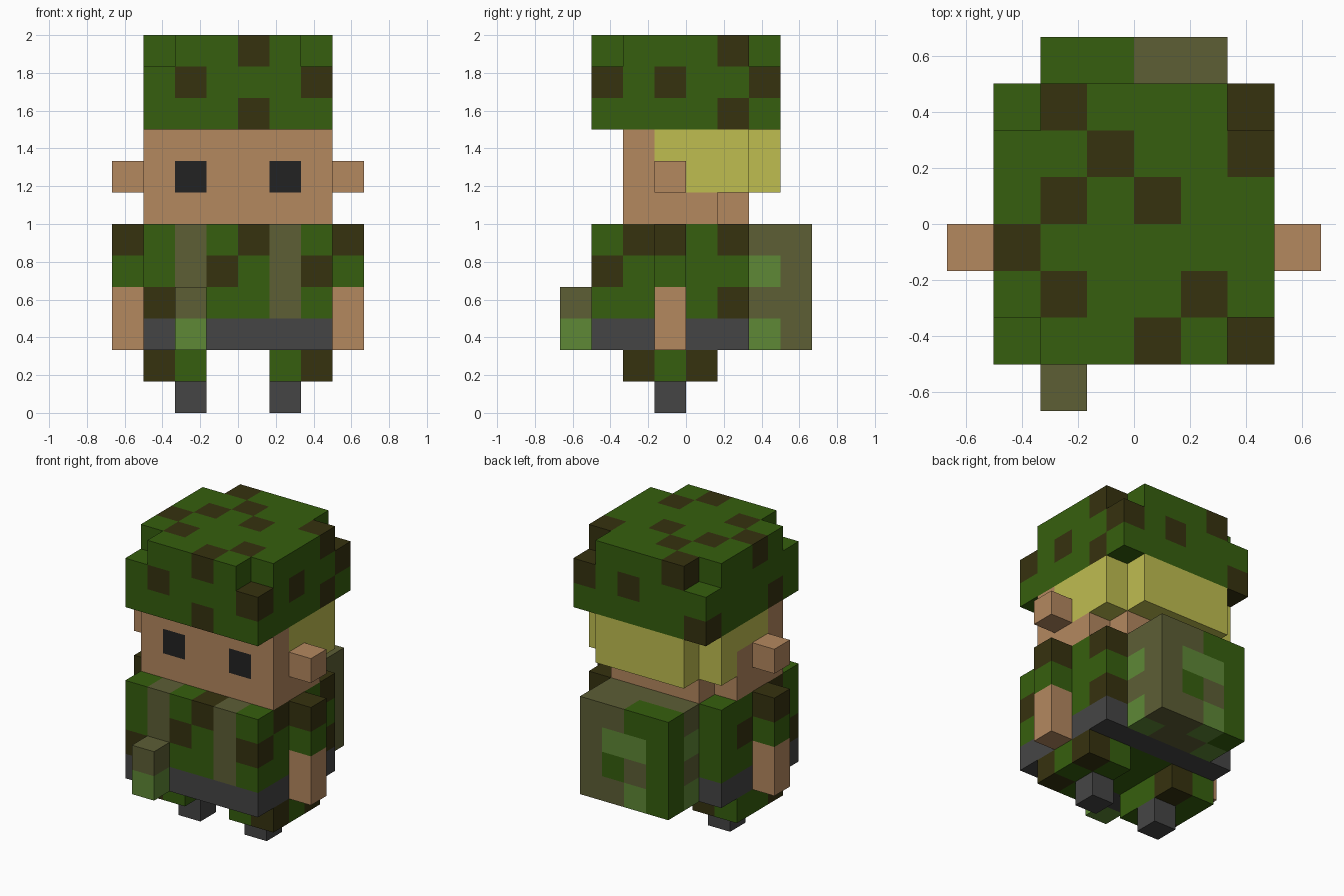
import bpy, bmesh, math
from mathutils import Vector

cube = bpy.data.objects.get("Cube")
if cube:
    bpy.data.objects.remove(cube)

U = 1 / 6  # edge length of one block


def linear(c):
    c /= 255
    return c / 12.92 if c <= 0.04045 else ((c + 0.055) / 1.055) ** 2.4


def material(name, rgb):
    m = bpy.data.materials.new(name)
    col = [linear(c) for c in rgb] + [1]
    m.diffuse_color = col
    m.use_nodes = True
    bsdf = m.node_tree.nodes["Principled BSDF"]
    bsdf.inputs["Base Color"].default_value = col
    bsdf.inputs["Roughness"].default_value = 0.9
    return m


GREEN = material("camo green", (54, 95, 14))
BROWN = material("camo brown", (54, 50, 15))
KHAKI = material("khaki", (93, 94, 53))
LIGHT = material("light green", (94, 136, 54))
SKIN = material("skin", (180, 136, 95))
GREY = material("dark grey", (69, 69, 69))
BLACK = material("eye black", (34, 34, 34))
HAIR = material("blond hair", (191, 189, 80))


def box(lo, hi):
    return [(x, y, z) for x in range(lo[0], hi[0])
            for y in range(lo[1], hi[1]) for z in range(lo[2], hi[2])]


def part(name, *layers):
    """Paint blocks layer by layer (None carves), then skin the outer faces."""
    cells = {}
    for mat, blocks in layers:
        for c in blocks:
            if mat is None:
                cells.pop(c, None)
            else:
                cells[c] = mat
    mats = list(dict.fromkeys(cells.values()))
    bm = bmesh.new()
    for c, mat in cells.items():
        for axis in range(3):
            for side in (0, 1):
                near = list(c)
                near[axis] += 2 * side - 1
                if tuple(near) in cells:
                    continue
                a, b = (axis + 1) % 3, (axis + 2) % 3
                quad = []
                for i, j in ((0, 0), (1, 0), (1, 1), (0, 1)):
                    p = Vector(c)
                    p[axis] += side
                    p[a] += i
                    p[b] += j
                    quad.append(bm.verts.new(p * U))
                face = bm.faces.new(quad if side else quad[::-1])
                face.material_index = mats.index(mat)
    # Weld the blocks and merge flat areas of equal colour
    bmesh.ops.remove_doubles(bm, verts=bm.verts[:], dist=0.001)
    bmesh.ops.dissolve_limit(bm, angle_limit=math.radians(1), verts=bm.verts[:],
                             edges=bm.edges[:], delimit={'MATERIAL'})
    mesh = bpy.data.meshes.new(name)
    bm.to_mesh(mesh)
    bm.free()
    for m in mats:
        mesh.materials.append(m)
    bpy.context.collection.objects.link(bpy.data.objects.new(name, mesh))


# Helmet: camo block with the four top corners cut away
part("helmet",
     (GREEN, box((-3, -3, 9), (3, 3, 12))),
     (None, [(x, y, 11) for x in (-3, 2) for y in (-3, 2)]),
     (BROWN, [(0, -3, 11), (-2, -2, 11), (1, -2, 11), (-3, -1, 11), (-2, 0, 11),
              (0, 0, 11), (-1, 1, 11), (2, 1, 11), (-2, 2, 11)]),
     (BROWN, [(-2, -3, 10), (2, -3, 10), (2, -1, 10), (2, 2, 10), (0, 2, 10)]),
     (BROWN, [(0, -3, 9), (2, 1, 9), (-3, 2, 9), (-3, -2, 9)]))

# Head: face, hair round the sides and back, eyes
part("head",
     (SKIN, box((-3, -2, 6), (3, 2, 9))),
     (None, [(-3, 1, 6), (2, 1, 6)]),
     (HAIR, box((-3, -1, 8), (3, 2, 9))),
     (HAIR, box((-3, 1, 7), (3, 2, 8))),
     (HAIR, box((2, 0, 7), (3, 1, 8))),
     (BLACK, [(-2, -2, 7), (1, -2, 7)]))
part("back_hair", (HAIR, box((-2, 2, 7), (2, 3, 9))))

# Jacket with two straps down the front
part("jacket",
     (GREEN, box((-3, -3, 3), (3, 2, 6))),
     (KHAKI, box((-2, -3, 3), (-1, -2, 6)) + box((1, -3, 3), (2, -2, 6))),
     (BROWN, [(0, -3, 5), (-1, -3, 4), (2, -3, 4), (-3, -3, 3)]),
     (BROWN, [(2, -2, 5), (2, 1, 5), (2, 1, 3), (-3, 0, 4), (-3, -2, 5)]))

# Belt round the green seat of the trousers
part("belt",
     (GREY, box((-3, -3, 2), (3, 2, 3))),
     (GREEN, box((-2, -2, 2), (2, 1, 3))))

# Pouch on the front
part("front_pouch", (KHAKI, [(-2, -4, 3)]), (LIGHT, [(-2, -4, 2)]))

# Backpack
part("backpack",
     (KHAKI, box((-2, 2, 2), (2, 4, 6))),
     (GREEN, box((-2, 3, 2), (-1, 4, 6))),
     (GREEN, [(-1, 3, 5), (0, 3, 3)]),
     (LIGHT, [(0, 3, 4), (-1, 3, 4), (-1, 3, 2)]),
     (LIGHT, [(x, 2, z) for x in (-2, 1) for z in (2, 4)]))
# the outer upper block on the pack's left side is plain green
pack = bpy.data.objects["backpack"]
for f in pack.data.polygons:
    c = f.center / U
    if f.normal.x > 0.9 and c.y > 3 and 4 < c.z < 5:
        f.material_index = pack.data.materials.find(GREEN.name)

# Paired parts
for side, x in (("left", 3), ("right", -4)):
    part(side + "_ear", (SKIN, [(x, -1, 7)]))
    part(side + "_arm",
         (SKIN, box((x, -1, 2), (x + 1, 0, 4))),
         (GREEN, [(x, -1, 4)]),
         (BROWN, [(x, -1, 5)]))
for side, x, foot, spots in (
        ("left", 1, 1, [(2, -2, 1), (2, 0, 1)]),
        ("right", -3, -2, [(-3, -2, 1), (-2, 0, 1)])):
    part(side + "_leg", (GREEN, box((x, -2, 1), (x + 2, 1, 2))), (BROWN, spots))
    part(side + "_boot", (GREY, [(foot, -1, 0)]))
